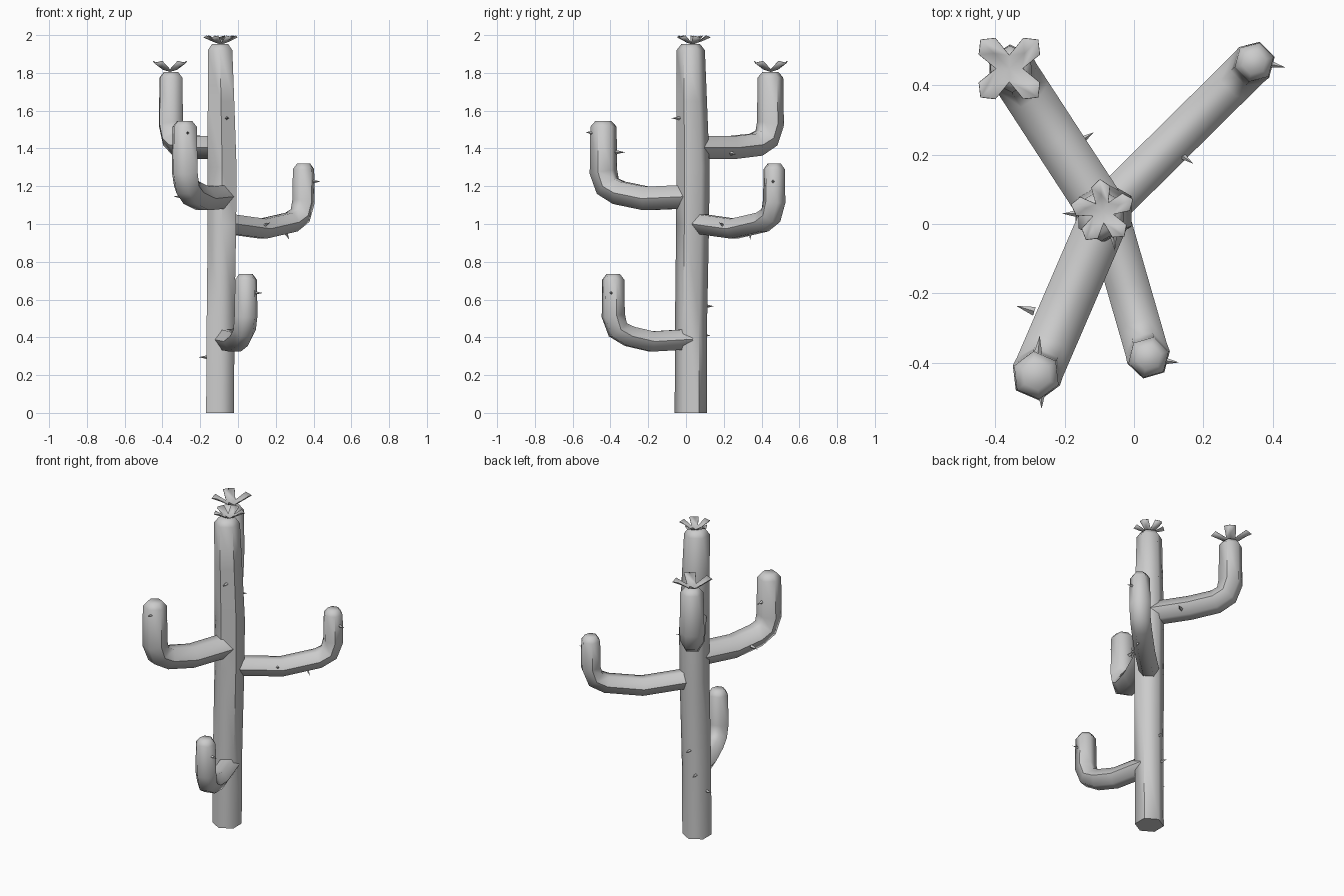
import bpy, bmesh, math
from mathutils import Vector

if "Cube" in bpy.data.objects:
    bpy.data.objects.remove(bpy.data.objects["Cube"])

def finish(name, bm, angle=60):
    bmesh.ops.recalc_face_normals(bm, faces=bm.faces[:])
    me = bpy.data.meshes.new(name)
    bm.to_mesh(me)
    bm.free()
    ob = bpy.data.objects.new(name, me)
    bpy.context.collection.objects.link(ob)
    bpy.ops.object.select_all(action='DESELECT')
    ob.select_set(True)
    bpy.context.view_layer.objects.active = ob
    bpy.ops.object.shade_smooth_by_angle(angle=math.radians(angle))
    return ob

def hex_tube(name, path, side):
    """Six-sided tube; path rows are x, y, z, radius; one corner lies along side."""
    pts = [Vector(p[:3]) for p in path]
    side = Vector(side).normalized()
    bm = bmesh.new()
    rings = []
    for i, p in enumerate(pts):
        a = (p - pts[i - 1]).normalized() if i else Vector()
        b = (pts[i + 1] - p).normalized() if i < len(pts) - 1 else Vector()
        up = side.cross(a + b).normalized()
        rings.append([bm.verts.new(p + path[i][3] * (side * math.cos(k * math.pi / 3)
                      + up * math.sin(k * math.pi / 3))) for k in range(6)])
    for r, s in zip(rings, rings[1:]):
        for k in range(6):
            bm.faces.new((r[k], r[(k + 1) % 6], s[(k + 1) % 6], s[k]))
    bm.faces.new(rings[0])
    bm.faces.new(rings[-1])
    return finish(name, bm)

# Trunk
hex_tube("trunk", [(-.095, .025, 0, .085), (-.092, .027, .5, .085), (-.085, .035, 1.0, .087),
                   (-.084, .037, 1.3, .088), (-.09, .03, 1.65, .081),
                   (-.095, .025, 1.92, .075), (-.095, .025, 1.952, .05)], (0, 1, 0))

# Arms: root, bend, top centre and radius
def arm(name, root, tip, r, sag, rise):
    root, tip = Vector(root), Vector(tip)
    flat = Vector((tip.x - root.x, tip.y - root.y, 0))
    d = flat.normalized()
    L = flat.length
    path = []
    for t, z in ((0, 0), (L * .5, -sag), (L - .09, rise), (L - .025, rise + .035), (L, rise + .11)):
        path.append((*(root + d * t + Vector((0, 0, z))), r))
    path[-1] = (*path[-1][:3], r * 1.03)
    path.append((tip.x, tip.y, tip.z - .03, r * .97))
    path.append((tip.x, tip.y, tip.z, r * .6))
    hex_tube(name, path, d.cross(Vector((0, 0, 1))))

arm("arm_back_left", (-.09, .04, 1.405), (-.355, .447, 1.805), .07, 0, .015)
arm("arm_back_right", (-.085, .04, 1.005), (.347, .467, 1.32), .06, .03, .005)
arm("arm_front_left", (-.085, .02, 1.145), (-.282, -.437, 1.545), .072, .01, .02)
arm("arm_front_right", (-.075, .02, .39), (.042, -.385, .735), .062, .012, .015)

# Flowers: cupped stars of broad petals
def flower(name, centre, petals, s, turn):
    bm = bmesh.new()
    def v(r, w, z, a):
        return bm.verts.new(Vector(centre) + Vector((r * math.cos(a) - w * math.sin(a),
                            r * math.sin(a) + w * math.cos(a), z)) * s)
    mid = bm.verts.new(centre)
    step = 2 * math.pi / petals
    notch = [v(.038, 0, .012, turn + (k - .5) * step) for k in range(petals)]
    for k in range(petals):
        a = turn + k * step
        n0, n1 = notch[k], notch[(k + 1) % petals]
        fold = v(.062, 0, .022, a)
        l, r = v(.09, -.033, .056, a), v(.09, .033, .056, a)
        tip = v(.117, 0, .046, a)
        for f in ((mid, n0, fold), (mid, fold, n1), (n0, l, tip, fold), (fold, tip, r, n1)):
            bm.faces.new(f)
    ob = finish(name, bm, 30)
    sol = ob.modifiers.new("thickness", 'SOLIDIFY')
    sol.thickness = .003

flower("arm_flower", (-.36, .449, 1.808), 4, 1.0, math.pi / 4)
flower("trunk_flower", (-.09, .035, 1.953), 5, .8, math.radians(95))

# Spines: small cones, base point and direction
spines = [((.39, .462, 1.225), (1, -.2, 0)), ((.135, .2, .99), (.7, -.5, .35)),
          ((.25, .34, .96), (.5, .0, -1)), ((-.295, -.25, 1.145), (-1, .3, 0)),
          ((-.277, -.37, 1.38), (.1, 1, 0)), ((-.267, -.487, 1.48), (0, -1, .15)),
          ((.083, -.395, .635), (1, -.1, 0)), ((-.155, .24, 1.375), (.8, .5, -.1)),
          ((-.06, -.03, 1.56), (.1, -1, 0)), ((-.16, .03, .295), (-1, 0, 0)),
          ((-.10, .10, .565), (0, 1, 0)), ((-.13, .085, .41), (-.2, 1, 0))]
for i, (p, d) in enumerate(spines):
    d = Vector(d).normalized()
    bm = bmesh.new()
    bmesh.ops.create_cone(bm, cap_ends=True, segments=4, radius1=.013, radius2=0, depth=.055)
    ob = finish(f"spine_{i + 1}", bm, 30)
    ob.location = Vector(p) + d * .02
    ob.rotation_euler = d.to_track_quat('Z', 'Y').to_euler()
